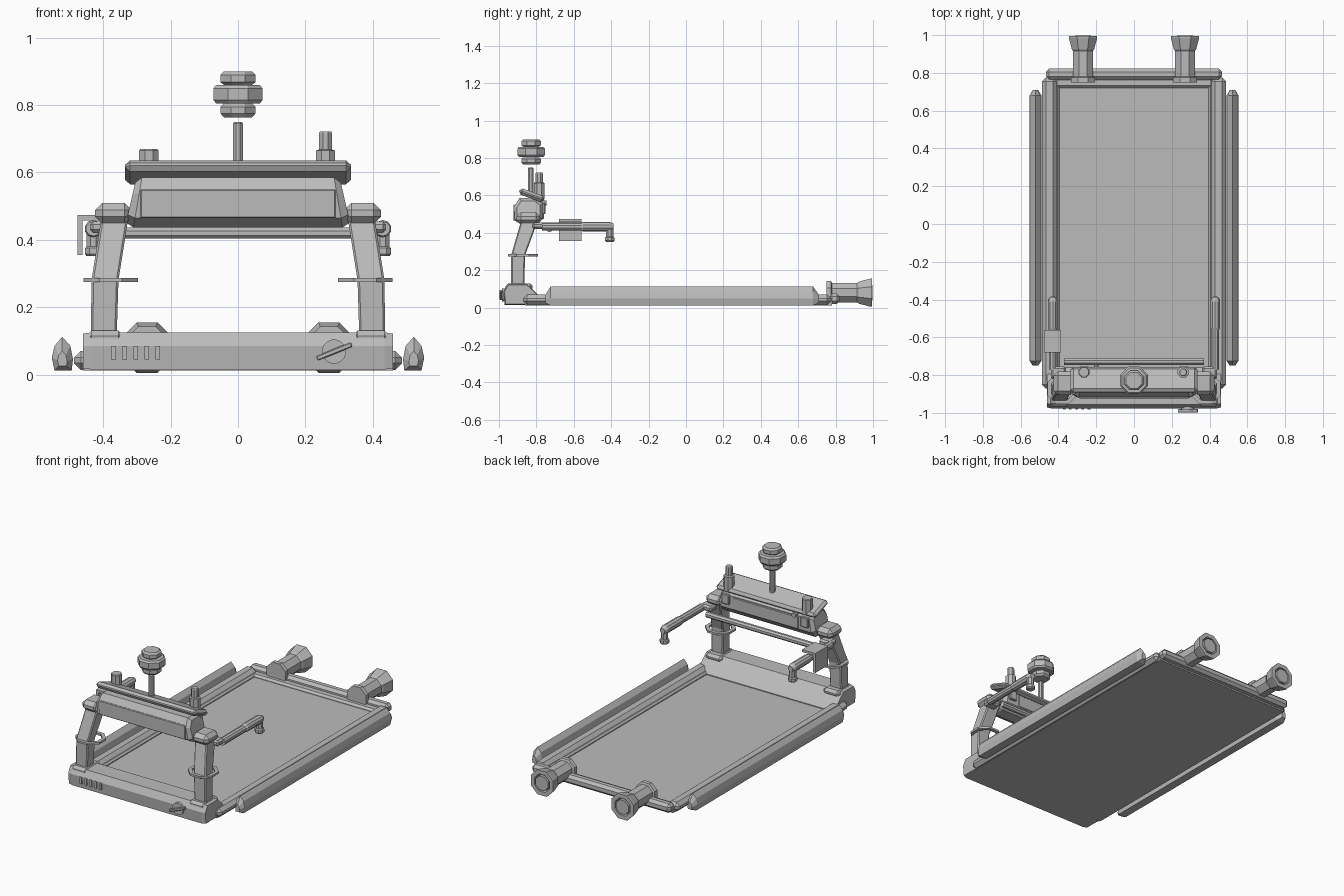
import bpy, bmesh, math
from mathutils import Vector, Matrix

GREY = bpy.data.materials.new("plain_grey")
GREY.diffuse_color = (0.5, 0.5, 0.5, 1)


def finish(bm, name, bevel=0, smooth=False):
    bmesh.ops.recalc_face_normals(bm, faces=bm.faces)
    me = bpy.data.meshes.new(name)
    bm.to_mesh(me)
    bm.free()
    me.materials.append(GREY)
    ob = bpy.data.objects.new(name, me)
    bpy.context.collection.objects.link(ob)
    if bevel:
        m = ob.modifiers.new("chamfer", 'BEVEL')
        m.width, m.segments, m.limit_method = bevel, 1, 'ANGLE'
    return ob


def box(name, x, y, z, bevel=0, rot=None):
    """Box from (min, max) ranges, optionally rotated about its centre."""
    bm = bmesh.new()
    bmesh.ops.create_cube(bm, size=1)
    size = Vector((x[1] - x[0], y[1] - y[0], z[1] - z[0]))
    mid = Vector((sum(x), sum(y), sum(z))) / 2
    bm.transform(Matrix.Translation(mid) @ (rot or Matrix()) @ Matrix.Diagonal(size).to_4x4())
    return finish(bm, name, bevel)


def loft(name, rings, bevel=0, closed=False):
    """Skin a list of point rings; cap the ends unless closed on itself."""
    bm = bmesh.new()
    vs = [[bm.verts.new(p) for p in r] for r in rings]
    n = len(vs[0])
    pairs = list(zip(vs, vs[1:])) + ([(vs[-1], vs[0])] if closed else [])
    for a, b in pairs:
        for i in range(n):
            bm.faces.new((a[i], a[(i + 1) % n], b[(i + 1) % n], b[i]))
    if not closed:
        bm.faces.new(vs[0])
        bm.faces.new(vs[-1])
    return finish(bm, name, bevel)


def lathe(name, centre, profile, axis='Z', sides=8, closed=False):
    """Turn (radius, distance) pairs about an axis through centre."""
    c, rings = Vector(centre), []
    for r, d in profile:
        ring = []
        for i in range(sides):
            a = 2 * math.pi * (i + 0.5) / sides
            u, v = r * math.cos(a), r * math.sin(a)
            ring.append(c + Vector({'Z': (u, v, d), 'Y': (u, d, v), 'X': (d, u, v)}[axis]))
        rings.append(ring)
    return loft(name, rings, closed=closed)


def rect(x, y, z):
    return [(x[0], y[0], z), (x[1], y[0], z), (x[1], y[1], z), (x[0], y[1], z)]


def span(s, a, b):
    return tuple(sorted((s * a, s * b)))


# Bed floor and rear frame
box("bed_floor", (-0.46, 0.46), (-0.86, 0.78), (0.012, 0.035))
box("rear_inner_strip", (-0.42, 0.42), (0.72, 0.775), (0.02, 0.05), 0.012)
box("rear_bar", (-0.465, 0.465), (0.765, 0.822), (0.02, 0.075), 0.016)

# Front bumper, sloping down to the floor behind
section = [(-0.97, 0.015), (-0.977, 0.085), (-0.955, 0.125), (-0.85, 0.125), (-0.76, 0.04), (-0.76, 0.015)]
loft("front_bumper", [[(x, y * k + (k - 1) * 0.87, 0.068 + (z - 0.068) * k) for y, z in section]
                      for x, k in ((-0.46, 0.94), (-0.435, 1), (0.435, 1), (0.46, 0.94))])
for i in range(5):
    box("bumper_slot", (-0.377 + i * 0.033, -0.363 + i * 0.033), (-0.982, -0.973), (0.044, 0.085))
lathe("bumper_dial", (0.285, 0, 0.068), [(0.036, -0.985), (0.036, -0.965)], 'Y', 16)
box("dial_handle", (0.23, 0.342), (-0.998, -0.98), (0.061, 0.076), 0.003,
    Matrix.Rotation(math.radians(-22), 4, 'Y'))

for s in (-1, 1):
    # Bed side rails
    box("side_rail", span(s, 0.41, 0.487), (-0.87, 0.775), (0.014, 0.07), 0.02)
    box("inner_rail", span(s, 0.395, 0.425), (-0.8, 0.74), (0.02, 0.05), 0.01)
    # Outer side bar with pointed section and tapered ends
    prof = [(0.494, 0.012), (0.545, 0.012), (0.553, 0.05), (0.545, 0.085), (0.522, 0.112), (0.498, 0.085), (0.49, 0.045)]
    loft("outer_side_bar", [[(s * (0.522 + (x - 0.522) * k), y, 0.035 + (z - 0.035) * k) for x, z in prof]
                            for y, k in ((-0.75, 0.45), (-0.725, 1), (0.68, 1), (0.71, 0.45))])
    # Rear thruster
    lathe("thruster", (s * 0.27, 0, 0.08),
          [(0.068, 0.75), (0.068, 0.775), (0.056, 0.78), (0.056, 0.915), (0.064, 0.925), (0.081, 0.985),
           (0.081, 0.995), (0.055, 0.995), (0.05, 0.97), (0.045, 0.97), (0.045, 0.998)], 'Y', 8)
    # Post with foot, ring and cap
    box("post_foot", span(s, 0.34, 0.45), (-0.965, -0.82), (0.09, 0.13), 0.015)
    loft("post", [rect(span(s, 0.36, 0.437), (-0.935, -0.865), 0.12),
                  rect(span(s, 0.355, 0.435), (-0.935, -0.86), 0.28),
                  rect(span(s, 0.325, 0.405), (-0.88, -0.79), 0.47)], 0.006)
    lathe("post_ring", (s * 0.378, -0.872, 0.28),
          [(0.087, -0.006), (0.087, 0.006), (0.065, 0.006), (0.065, -0.006)], 'Z', 8, True)
    box("post_cap", span(s, 0.315, 0.425), (-0.905, -0.78), (0.447, 0.51), 0.022)
    # Side arm with a bent tip
    lathe("arm_tube", (s * 0.43, 0, 0.433), [(0.022, -0.77), (0.022, -0.56), (0.026, -0.55), (0.026, -0.41), (0.016, -0.387)], 'Y', 10)
    lathe("arm_tip", (s * 0.43, -0.408, 0), [(0.022, 0.352), (0.027, 0.358), (0.027, 0.375), (0.021, 0.38), (0.021, 0.44)], 'Z', 8)
    box("arm_bracket", span(s, 0.36, 0.44), (-0.82, -0.755), (0.42, 0.455), 0.01)
    # Small blocks on the back of the head
    box("head_back_block", span(s, 0.24, 0.29), (-0.772, -0.752), (0.5, 0.56), 0.004)

# Folded guard over the left arm
box("guard_top", (-0.477, -0.387), (-0.68, -0.56), (0.458, 0.473))
box("guard_side", (-0.477, -0.462), (-0.68, -0.56), (0.355, 0.47))

# Crossbar head
head = [(-0.87, 0.437), (-0.915, 0.465), (-0.92, 0.54), (-0.89, 0.585), (-0.80, 0.585), (-0.765, 0.555), (-0.765, 0.475), (-0.80, 0.437)]
loft("head_housing", [[(x * (1.09 - 0.6 * (z - 0.437)), -0.843 + (y + 0.843) * k, 0.51 + (z - 0.51) * k) for y, z in head]
                      for x, k in ((-0.305, 0.8), (-0.285, 1), (0.285, 1), (0.305, 0.8))])
box("head_front_panel", (-0.29, 0.29), (-0.923, -0.914), (0.465, 0.55), 0.003)
box("head_back_panel", (-0.22, 0.22), (-0.769, -0.76), (0.475, 0.55), 0.003)
lathe("head_back_knob", (-0.2, 0, 0.56), [(0.014, -0.78), (0.014, -0.745)], 'Y')
box("head_roof", (-0.335, 0.335), (-0.895, -0.755), (0.583, 0.618), 0.014,
    Matrix.Rotation(math.radians(-20), 4, 'X'))
lathe("rear_crossbar", (0, -0.73, 0.42), [(0.018, -0.37), (0.018, 0.37)], 'X', 8)

# Roof knobs, mast and floating beacon
lathe("left_knob", (-0.265, -0.785, 0), [(0.031, 0.58), (0.031, 0.665), (0.027, 0.67)])
lathe("right_knob", (0.26, -0.785, 0), [(0.031, 0.58), (0.031, 0.665), (0.021, 0.668), (0.021, 0.717), (0.018, 0.722)])
lathe("mast", (0, -0.83, 0), [(0.016, 0.6), (0.016, 0.745), (0.012, 0.75)])
lathe("beacon", (0, -0.828, 0),
      [(0.045, 0.764), (0.056, 0.775), (0.056, 0.795), (0.045, 0.805), (0.07, 0.805), (0.079, 0.815), (0.079, 0.85),
       (0.07, 0.86), (0.045, 0.86), (0.056, 0.868), (0.056, 0.89), (0.045, 0.9)])
